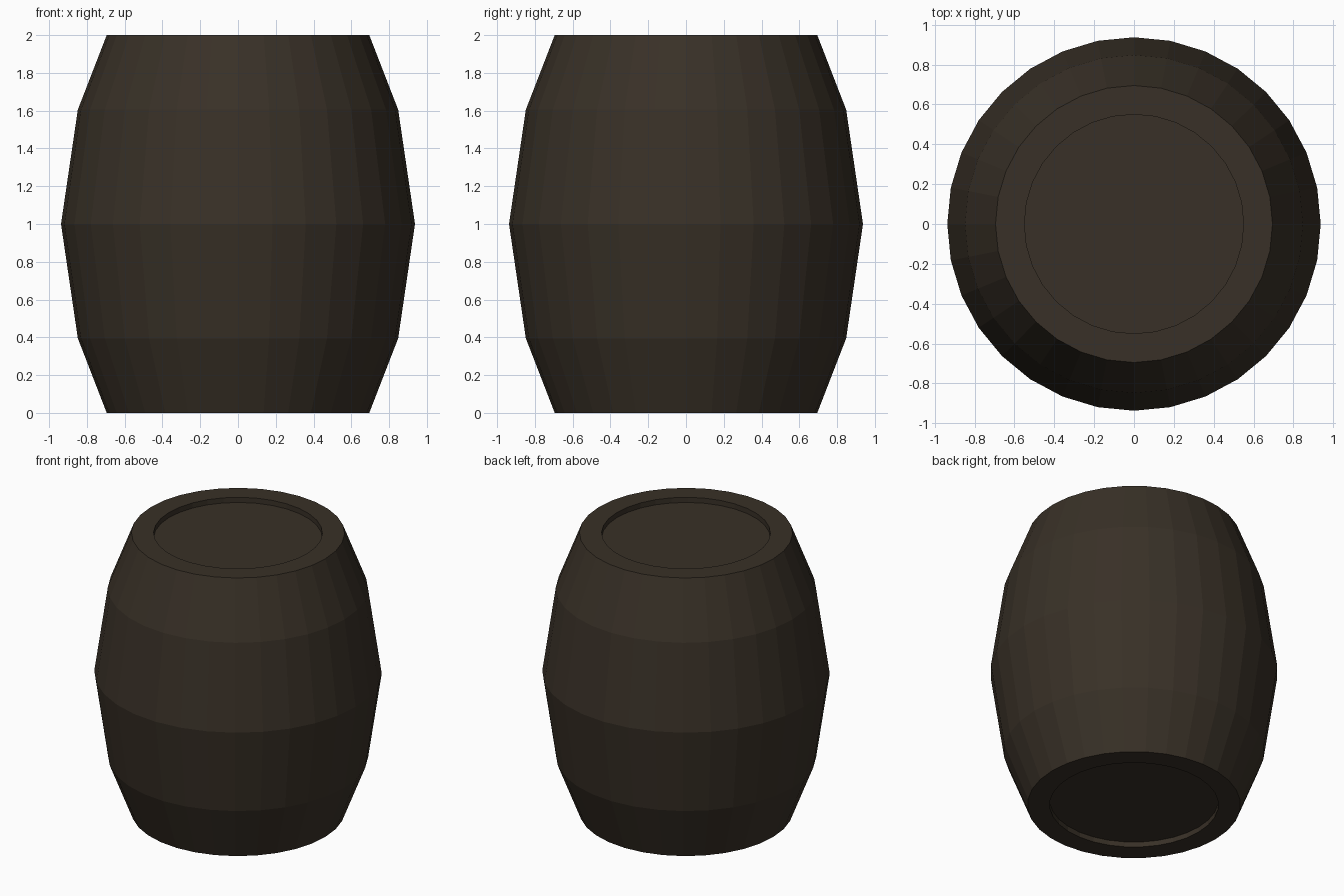
import bpy
import bmesh
from math import cos, sin, tau

default = bpy.data.objects.get("Cube")
if default:
    bpy.data.objects.remove(default, do_unlink=True)

SIDES = 32
RECESS = 0.037

# Dark aged wood
wood = bpy.data.materials.new("dark_wood")
wood.use_nodes = True
colour = (0.040, 0.030, 0.020, 1)
wood.diffuse_color = colour
bsdf = wood.node_tree.nodes["Principled BSDF"]
bsdf.inputs["Base Color"].default_value = colour
bsdf.inputs["Roughness"].default_value = 0.8

# Half profile (radius, height), from the bottom head to the top head
lower = [(0.55, RECESS), (0.55, 0), (0.695, 0), (0.848, 0.395)]
upper = [(r, 2 - z) for r, z in reversed(lower)]
profile = lower + [(0.937, 1)] + upper

# Barrel body: rings joined by flat staves
bm = bmesh.new()
angles = [tau * i / SIDES for i in range(SIDES)]
rings = [[bm.verts.new((r * cos(a), r * sin(a), z)) for a in angles]
         for r, z in profile]
for low, high in zip(rings, rings[1:]):
    for i in range(SIDES):
        j = (i + 1) % SIDES
        bm.faces.new((low[i], low[j], high[j], high[i]))

# Recessed heads at both ends
bm.faces.new(list(reversed(rings[0])))
bm.faces.new(rings[-1])
bmesh.ops.recalc_face_normals(bm, faces=bm.faces[:])

mesh = bpy.data.meshes.new("barrel")
bm.to_mesh(mesh)
bm.free()
mesh.materials.append(wood)
barrel = bpy.data.objects.new("barrel", mesh)
bpy.context.collection.objects.link(barrel)
